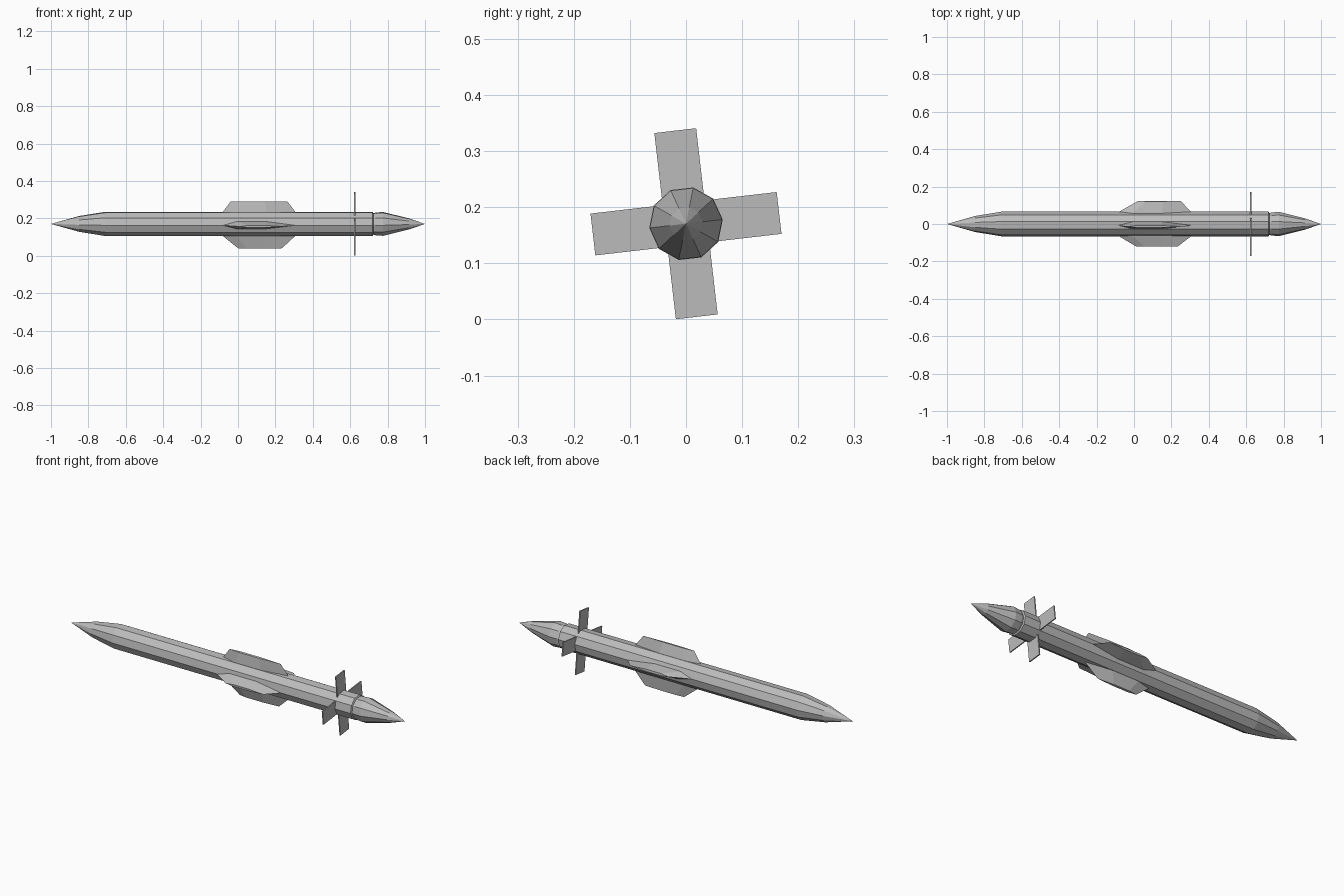
import bpy, bmesh
from math import sin, cos, pi, radians
from mathutils import Matrix

cube = bpy.data.objects.get("Cube")
if cube:
    bpy.data.objects.remove(cube, do_unlink=True)

AXIS_Z = 0.1705
ROLL = radians(6.6)
SIDES = 10

grey = bpy.data.materials.new("light grey")
grey.use_nodes = True
tone = (0.5, 0.5, 0.5, 1)
grey.diffuse_color = tone
grey.node_tree.nodes["Principled BSDF"].inputs["Base Color"].default_value = tone


def finish(name, bm, turn=0):
    """Roll the part round the long axis and place it on the centre line."""
    bmesh.ops.recalc_face_normals(bm, faces=bm.faces)
    bm.transform(Matrix.Translation((0, 0, AXIS_Z)) @ Matrix.Rotation(ROLL + turn, 4, "X"))
    mesh = bpy.data.meshes.new(name)
    bm.to_mesh(mesh)
    bm.free()
    mesh.materials.append(grey)
    obj = bpy.data.objects.new(name, mesh)
    bpy.context.collection.objects.link(obj)


def loft(bm, rings):
    """Skin a list of equal-length point loops and cap both ends."""
    loops = [[bm.verts.new(p) for p in ring] for ring in rings]
    for a, b in zip(loops, loops[1:]):
        for i in range(len(a)):
            j = (i + 1) % len(a)
            bm.faces.new((a[i], a[j], b[j], b[i]))
    bm.faces.new(loops[0])
    bm.faces.new(loops[-1])


def lathe(name, profile):
    """Faceted round part from (x, radius) pairs."""
    bm = bmesh.new()
    loft(bm, [[(x, r * cos(2 * pi * k / SIDES), r * sin(2 * pi * k / SIDES))
               for k in range(SIDES)] for x, r in profile])
    bmesh.ops.remove_doubles(bm, verts=bm.verts, dist=0.0005)
    finish(name, bm)


# Hull with tapered nose
lathe("hull", [(-1, 0), (-0.85, 0.043), (-0.71, 0.066), (0.72, 0.066), (0.725, 0.056)])

# Pointed end cone behind a shallow groove
lathe("tail_cone", [(0.72, 0.057), (0.735, 0.062), (0.775, 0.065), (0.915, 0.030), (1, 0)])


def section(front, back, half, height):
    """Lens-shaped wing section at one height above the axis."""
    span = back - front
    upper = [(front, 0), (front + 0.2 * span, half), (front + 0.6 * span, half), (back, 0)]
    outline = upper + [(x, -y) for x, y in reversed(upper[1:3])]
    return [(x, y, height) for x, y in outline]


# Four mid wings: name, quarter turns, tip front, tip back, tip radius
for side, turn, front, back, tip in (("top", 0, -0.04, 0.265, 0.120),
                                     ("right", 1, 0.01, 0.235, 0.120),
                                     ("bottom", 2, 0.0, 0.235, 0.131),
                                     ("left", 3, 0.02, 0.25, 0.123)):
    bm = bmesh.new()
    loft(bm, [section(-0.10, 0.315, 0.022, 0.045),
              section(-0.08, 0.305, 0.019, 0.066),
              section(front, back, 0.006, tip)])
    finish(side + "_wing", bm, turn * pi / 2)

# Four thin rectangular blades standing across the axis
for turn, side in enumerate(("top", "right", "bottom", "left")):
    bm = bmesh.new()
    bmesh.ops.create_cube(bm, size=1)
    bm.transform(Matrix.Translation((0.624, 0, 0.1035))
                 @ Matrix.Diagonal((0.006, 0.075, 0.127, 1)))
    finish(side + "_blade", bm, turn * pi / 2)
